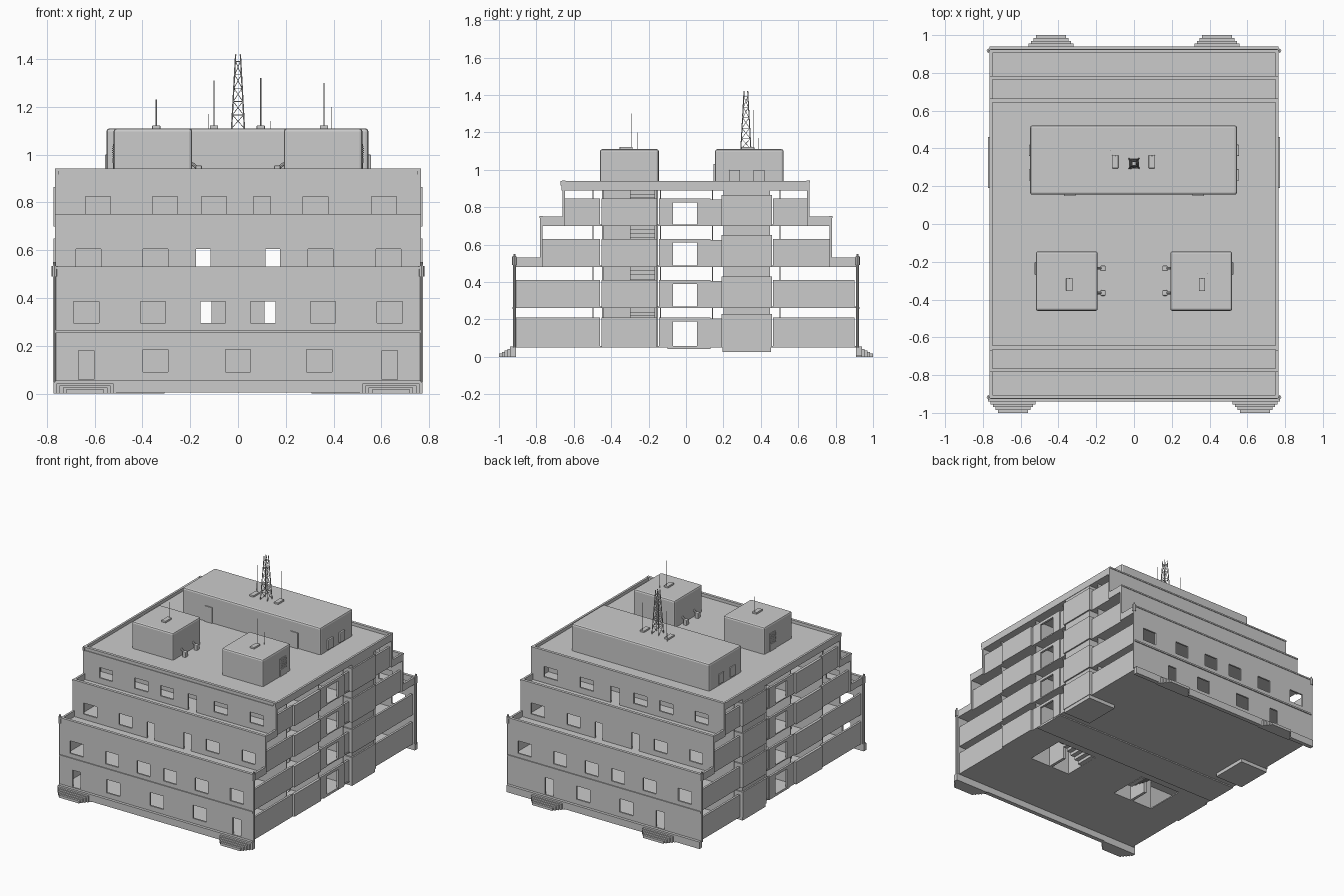
import bpy, bmesh
from mathutils import Vector

cube = bpy.data.objects.get("Cube")
if cube:
    bpy.data.objects.remove(cube, do_unlink=True)

concrete = bpy.data.materials.new("concrete_grey")
concrete.use_nodes = True
GREY = (0.6, 0.6, 0.6, 1)
concrete.diffuse_color = GREY
concrete.node_tree.nodes["Principled BSDF"].inputs["Base Color"].default_value = GREY


def finish(name, bm):
    mesh = bpy.data.meshes.new(name)
    bmesh.ops.recalc_face_normals(bm, faces=bm.faces)
    bm.to_mesh(mesh)
    bm.free()
    mesh.materials.append(concrete)
    ob = bpy.data.objects.new(name, mesh)
    bpy.context.collection.objects.link(ob)
    return ob


def box(name, x, y, z, bevel=0):
    """Box from three (low, high) ranges, with optional soft top edges."""
    bm = bmesh.new()
    bmesh.ops.create_cube(bm, size=1)
    for v in bm.verts:
        v.co = [(r[0] + r[1]) / 2 + c * (r[1] - r[0]) for r, c in zip((x, y, z), v.co)]
    if bevel:
        edges = [e for e in bm.edges if max(v.co.z for v in e.verts) > z[1] - 1e-4]
        bmesh.ops.bevel(bm, geom=edges, offset=bevel, segments=2, affect='EDGES', profile=0.5)
    return finish(name, bm)


def plate(name, u, v, holes, place, depth):
    """Thin plate with rectangular holes (u0, u1, v0, v1); place maps (u, v, d) to space."""
    us = sorted({*u, *[min(max(c, u[0]), u[1]) for h in holes for c in h[:2]]})
    vs = sorted({*v, *[min(max(c, v[0]), v[1]) for h in holes for c in h[2:]]})
    bm = bmesh.new()
    for a, b in zip(us, us[1:]):
        for c, d in zip(vs, vs[1:]):
            mu, mv = (a + b) / 2, (c + d) / 2
            if not any(h[0] < mu < h[1] and h[2] < mv < h[3] for h in holes):
                bm.faces.new([bm.verts.new(place(*p, 0)) for p in ((a, c), (b, c), (b, d), (a, d))])
    bmesh.ops.remove_doubles(bm, verts=bm.verts, dist=1e-5)
    shift = Vector(place(0, 0, depth)) - Vector(place(0, 0, 0))
    ext = bmesh.ops.extrude_face_region(bm, geom=bm.faces[:], use_keep_orig=True)
    bmesh.ops.translate(bm, vec=shift, verts=[g for g in ext["geom"] if isinstance(g, bmesh.types.BMVert)])
    return finish(name, bm)


def rod(name, a, b, r, sides=5):
    a, b = Vector(a), Vector(b)
    bm = bmesh.new()
    bmesh.ops.create_cone(bm, cap_ends=True, segments=sides, radius1=r, radius2=r, depth=(b - a).length)
    rot = (b - a).to_track_quat('Z', 'Y')
    for v in bm.verts:
        v.co = rot @ v.co + (a + b) / 2
    return finish(name, bm)


def openings(centres, z0, z1, w=0.105):
    return [(c - w / 2, c + w / 2, z0, z1) for c in centres]


# Facades: each tier holds its distance, height range and openings
W = 0.765
floor_2 = openings([-0.635, -0.355, -0.105, 0.105, 0.355, 0.635], 0.295, 0.385)
floor_3 = openings([-0.625, -0.345, 0.345, 0.63], 0.525, 0.605) + openings([-0.145, 0.145], 0.485, 0.605, 0.06)
floor_4 = openings([-0.585, -0.305, -0.1, 0.325, 0.61], 0.75, 0.825) + openings([0.1], 0.705, 0.825, 0.07)
front_1 = openings([-0.345, 0, 0.34], 0.09, 0.185) + openings([-0.635, 0.635], 0.06, 0.18, 0.065)
back_1 = openings([-0.17, 0.17], 0.09, 0.185) + openings([-0.44, 0.44], 0.06, 0.18, 0.065)
for s, label, floor_1 in ((-1, "front", front_1), (1, "back", back_1)):
    tiers = ((0.92, 0.05, 0.53, floor_1 + floor_2), (0.78, 0.48, 0.75, floor_3), (0.66, 0.70, 0.94, floor_4))
    for y, z0, z1, holes in tiers:
        plate(label + "_wall", (-W, W), (z0, z1), holes,
              lambda u, v, d, y=y: (u, s * (y - d), v), 0.012)
        box(label + "_wall_cap", (-W, W), sorted((s * (y + 0.004), s * (y - 0.016))), (z1 - 0.008, z1 + 0.002))
    box(label + "_ledge", (-W, W), sorted((s * 0.92, s * 0.927)), (0.255, 0.266))
    box(label + "_plinth", (-W, W), sorted((s * 0.91, s * 0.94)), (0.005, 0.055))
    # Corner posts
    for x in (-0.768, 0.768):
        rod("corner_post", (x, s * 0.917, 0.05), (x, s * 0.917, 0.54), 0.007, 8)
        rod("corner_post_cap", (x, s * 0.917, 0.49), (x, s * 0.917, 0.535), 0.012, 8)
        rod("corner_post_tip", (x, s * 0.917, 0.53), (x, s * 0.917, 0.55), 0.006, 8)
    # Entrance steps
    for cx in ((-0.64, 0.64) if s < 0 else (-0.44, 0.44)):
        for i in range(5):
            hw = 0.132 - 0.013 * i
            box("entrance_step", (cx - hw, cx + hw), sorted((s * 0.91, s * (0.94 + 0.015 * i))), (0, 0.05 - 0.008 * i))

# Floor decks with stair openings
stair_holes = [(-0.52, -0.19, -0.45, -0.15), (0.19, 0.52, -0.45, -0.15)]
for z, depth in ((0.05, 0.91), (0.26, 0.91), (0.48, 0.91), (0.70, 0.77)):
    plate("floor_deck", (-0.75, 0.75), (-depth, depth), stair_holes, lambda u, v, d, z=z: (u, v, z + d), 0.008)
box("corridor_base", (-0.75, 0.75), (-0.1, 0.13), (0.042, 0.05))

# Roof deck and rim
box("roof_deck", (-W, W), (-0.665, 0.66), (0.89, 0.918))
for s in (-1, 1):
    box("roof_rim", sorted((s * 0.75, s * W)), (-0.67, 0.66), (0.915, 0.94))

# Side balconies, corridor doorways and lift towers
floors = ((0.05, 0.21, -0.91, 0.90), (0.26, 0.41, -0.91, 0.90), (0.48, 0.63, -0.78, 0.775), (0.70, 0.845, -0.66, 0.655))
for s in (-1, 1):
    def side(name, x0, x1, y, z):
        return box(name, sorted((s * x0, s * x1)), y, z)

    for z0, z1, ya, yb in floors:
        side("balcony_panel", 0.738, 0.753, (ya, -0.46), (z0, z1))
        side("balcony_panel", 0.745, 0.765, (-0.452, -0.155), (z0, z1))
        side("doorway_panel", 0.738, 0.753, (-0.145, -0.07), (z0, z1))
        side("doorway_panel", 0.738, 0.753, (0.06, 0.13), (z0, z1))
        side("doorway_lintel", 0.738, 0.753, (-0.07, 0.06), (z1 - 0.02, z1))
        side("tower_link_panel", 0.73, 0.745, (0.13, 0.19), (z0, z1 - 0.005))
        side("balcony_panel", 0.738, 0.753, (0.465, yb), (z0, z1))
        side("tower_panel", 0.70, 0.772, (0.19, 0.46), (z0, z1 + 0.02))
    side("lift_tower", 0.56, 0.762, (0.2, 0.45), (0.03, 0.895))
    side("tower_foot", 0.55, 0.768, (0.195, 0.455), (0.025, 0.05))
    # Low terrace sides
    for e in (-1, 1):
        side("terrace_side", 0.75, W, sorted((e * 0.775, e * 0.91)), (0.48, 0.53))
        side("terrace_side", 0.75, W, sorted((e * 0.655, e * 0.775)), (0.70, 0.75))

    # Stair shafts below the small roof houses
    side("stair_shaft_wall", 0.19, 0.198, (-0.45, -0.15), (0.05, 0.89))
    side("stair_shaft_core", 0.34, 0.36, (-0.45, -0.3), (0.05, 0.89))
    for y in (-0.45, -0.158):
        side("stair_shaft_side", 0.19, 0.52, (y, y + 0.008), (0.05, 0.89))
    levels = (0.05, 0.26, 0.48, 0.70, 0.89)
    for z0, z1 in zip(levels, levels[1:]):
        for i in range(10):
            x, z = 0.2 + 0.032 * i, z0 + (z1 - z0) * (i + 1) / 10
            side("stair_tread", x, x + 0.034, (-0.3, -0.165), (z - 0.022, z))

# Inner cross walls beside the corridor and behind the rooms
gaps = [h for z in (0.295, 0.525) for h in openings([-0.145, 0.145], z, z + 0.09, 0.07)]
for y in (-0.5, -0.14, 0.14, 0.5):
    plate("inner_wall", (-0.735, 0.735), (0.055, 0.89), gaps, lambda u, v, d, y=y: (u, y + d, v), 0.005)

# Roof houses
box("rear_roof_house", (-0.55, 0.545), (0.155, 0.522), (0.915, 1.11), 0.012)
for s in (-1, 1):
    box("front_roof_house", sorted((s * 0.192, s * 0.52)), (-0.46, -0.145), (0.915, 1.11), 0.012)
    for y in (0.26, 0.39):
        box("wall_unit", sorted((s * 0.54, s * 0.557)), (y - 0.03, y + 0.03), (0.93, 1.0), 0.004)
    for y in (-0.235, -0.365):
        box("vent_box", sorted((s * 0.15, s * 0.178)), (y - 0.015, y + 0.015), (0.915, 0.955), 0.006)
        rod("vent_pipe", (s * 0.17, y, 0.945), (s * 0.195, y, 0.965), 0.007, 8)
    box("roof_house_door", sorted((s * 0.31, s * 0.37)), (0.148, 0.157), (0.918, 1.03))
    # Louvred doors
    box("louvre_frame", sorted((s * 0.518, s * 0.524)), (-0.27, -0.2), (0.918, 1.045))
    for i in range(9):
        z = 0.968 + 0.008 * i
        box("louvre_slat", sorted((s * 0.52, s * 0.528)), (-0.267, -0.203), (z, z + 0.003))

# Aerials on small plinths
for x, y, top, offset, second in ((-0.342, -0.32, 1.23, 0, 0), (0.36, -0.32, 1.30, 0.03, 1.2),
                                  (-0.1, 0.33, 1.31, -0.025, 1.17), (0.095, 0.33, 1.32, 0.04, 1.14)):
    box("aerial_plinth", (x - 0.017, x + 0.017), (y - 0.035, y + 0.035), (1.108, 1.122), 0.003)
    rod("aerial", (x, y + 0.03, 1.11), (x, y + 0.03, top), 0.0025)
    if second:
        rod("thin_aerial", (x + offset, y + 0.06, 1.1), (x + offset, y + 0.06, second), 0.0015)

# Lattice mast
rings = []
for i in range(6):
    h = 0.027 - 0.0034 * i
    z = 1.11 + 0.056 * i
    rings.append([(sx * h, 0.32 + sy * h, z) for sx, sy in ((-1, -1), (1, -1), (1, 1), (-1, 1))])
for k in range(4):
    n = (k + 1) % 4
    rod("mast_leg", rings[0][k], (rings[5][k][0], rings[5][k][1], 1.42), 0.003)
    for low, high in zip(rings, rings[1:]):
        rod("mast_ring", high[k], high[n], 0.002)
        rod("mast_brace", low[k], high[n], 0.0015)
